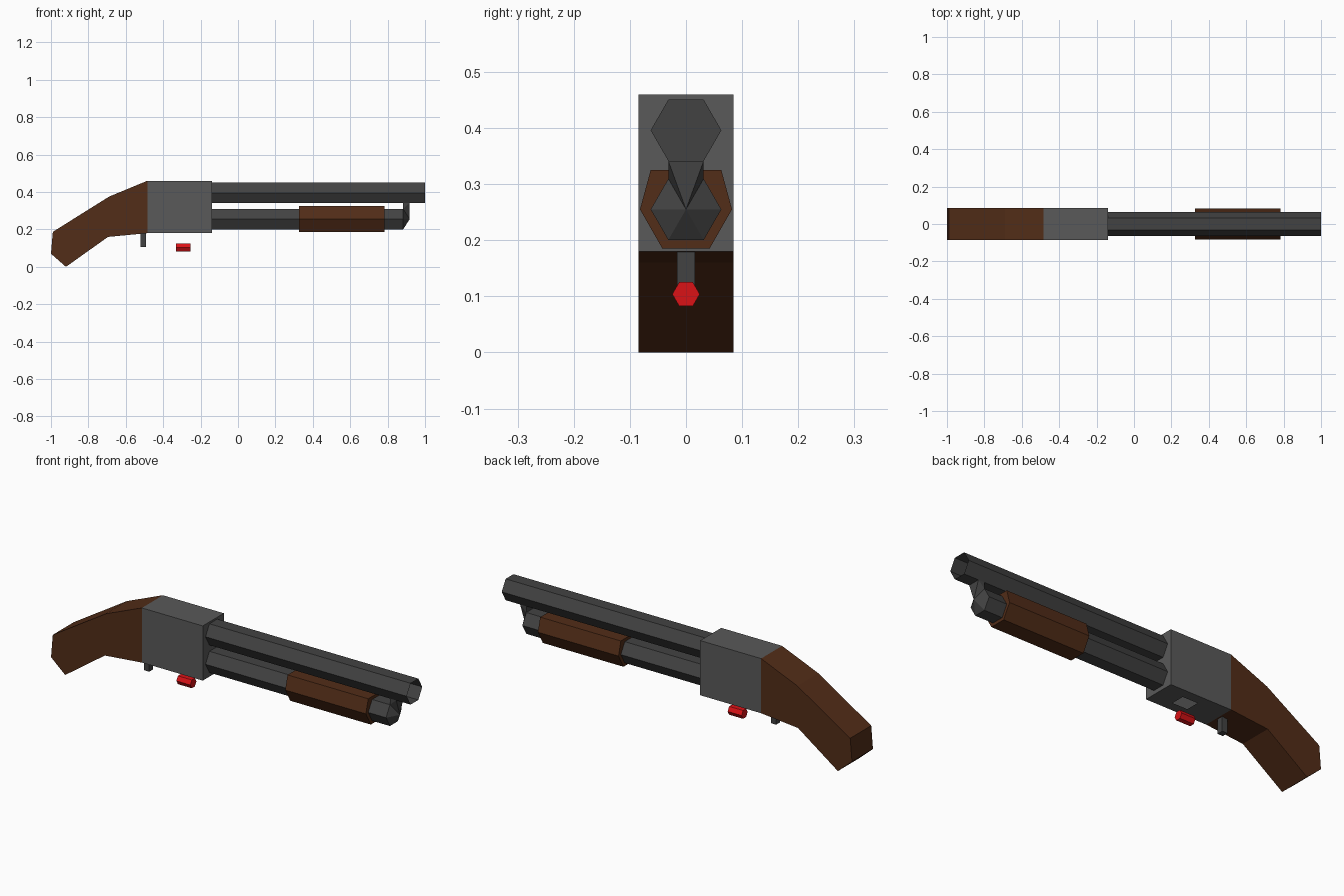
import bpy, bmesh
from math import cos, sin, pi
from mathutils import Vector

if "Cube" in bpy.data.objects:
    bpy.data.objects.remove(bpy.data.objects["Cube"])


def material(name, r, g, b):
    m = bpy.data.materials.new(name)
    m.diffuse_color = (r, g, b, 1)
    m.use_nodes = True
    m.node_tree.nodes["Principled BSDF"].inputs["Base Color"].default_value = m.diffuse_color
    return m


WOOD = material("wood", 0.085, 0.026, 0.009)
DARK = material("dark_metal", 0.055, 0.055, 0.055)
GREY = material("grey_metal", 0.1, 0.1, 0.1)
RED = material("red", 0.7, 0.006, 0.008)


def finish(name, bm, mat):
    bmesh.ops.recalc_face_normals(bm, faces=bm.faces)
    mesh = bpy.data.meshes.new(name)
    bm.to_mesh(mesh)
    bm.free()
    mesh.materials.append(mat)
    obj = bpy.data.objects.new(name, mesh)
    bpy.context.collection.objects.link(obj)
    return obj


def prism(points, direction):
    """Closed prism; returns the bmesh and its far cap."""
    bm = bmesh.new()
    near = [bm.verts.new(p) for p in points]
    far = [bm.verts.new(Vector(p) + Vector(direction)) for p in points]
    bm.faces.new(near)
    cap = bm.faces.new(far)
    n = len(near)
    for i in range(n):
        j = (i + 1) % n
        bm.faces.new((near[i], near[j], far[j], far[i]))
    return bm, cap


def hexagon(x, z, r):
    return [(x, r * cos(i * pi / 3), z + r * sin(i * pi / 3)) for i in range(6)]


def box(x0, x1, y, z0, z1):
    return prism([(x0, -y, z1), (x1, -y, z1), (x1, y, z1), (x0, y, z1)],
                 (0, 0, z0 - z1))


# Curved stock
profile = [(-0.485, 0.46), (-0.69, 0.375), (-0.99, 0.187), (-1.0, 0.07),
           (-0.92, 0.0), (-0.695, 0.16), (-0.485, 0.18)]
bm, _ = prism([(x, -0.085, z) for x, z in profile], (0, 0.17, 0))
finish("stock", bm, WOOD)

# Receiver, open at the loading port underneath
bm, cap = box(-0.485, -0.14, 0.085, 0.18, 0.46)
bmesh.ops.inset_region(bm, faces=[cap], thickness=0.02)
for v in cap.verts:
    v.co.x = -0.335 if v.co.x < -0.31 else -0.25
    v.co.y = 0.035 if v.co.y > 0 else -0.035
bm.normal_update()
bmesh.ops.recalc_face_normals(bm, faces=bm.faces)
bmesh.ops.delete(bm, geom=[cap], context='FACES_ONLY')
finish("receiver", bm, GREY)

# Barrel with recessed bore
bm, cap = prism(hexagon(-0.14, 0.396, 0.063), (1.14, 0, 0))
bmesh.ops.inset_region(bm, faces=[cap], thickness=0.0295)
bore = bmesh.ops.extrude_discrete_faces(bm, faces=[cap])["faces"][0]
bmesh.ops.translate(bm, verts=bore.verts, vec=(-0.12, 0, 0))
finish("barrel", bm, DARK)

# Magazine tube with pointed end
bm, cap = prism(hexagon(-0.14, 0.255, 0.063), (1.023, 0, 0))
tip = bmesh.ops.poke(bm, faces=[cap])["verts"][0]
tip.co.x = 0.918
finish("magazine_tube", bm, DARK)

# Lug joining tube tip to barrel
bm = bmesh.new()
bl, br, tl, tr, fl, fr, apex = [bm.verts.new(p) for p in (
    (0.883, -0.0315, 0.3096), (0.883, 0.0315, 0.3096),
    (0.883, -0.0315, 0.3415), (0.883, 0.0315, 0.3415),
    (0.918, -0.0315, 0.3415), (0.918, 0.0315, 0.3415), (0.918, 0, 0.255))]
for f in ((bl, br, tr, tl), (tl, tr, fr, fl), (fl, fr, apex),
          (bl, tl, fl, apex), (br, apex, fr, tr), (bl, apex, br)):
    bm.faces.new(f)
bmesh.ops.triangulate(bm, faces=bm.faces)
finish("barrel_lug", bm, DARK)

# Sliding pump grip
right = [(0.042, 0.185), (0.082, 0.255), (0.063, 0.325)]
ring = right + [(-y, z) for y, z in reversed(right)]
bm, _ = prism([(0.325, y, z) for y, z in ring], (0.457, 0, 0))
finish("pump_grip", bm, WOOD)

# Trigger
bm, _ = box(-0.522, -0.492, 0.016, 0.105, 0.185)
finish("trigger", bm, DARK)

# Loose cartridge below the port
bm, _ = prism(hexagon(-0.332, 0.104, 0.0245), (0.079, 0, 0))
finish("cartridge", bm, RED)
